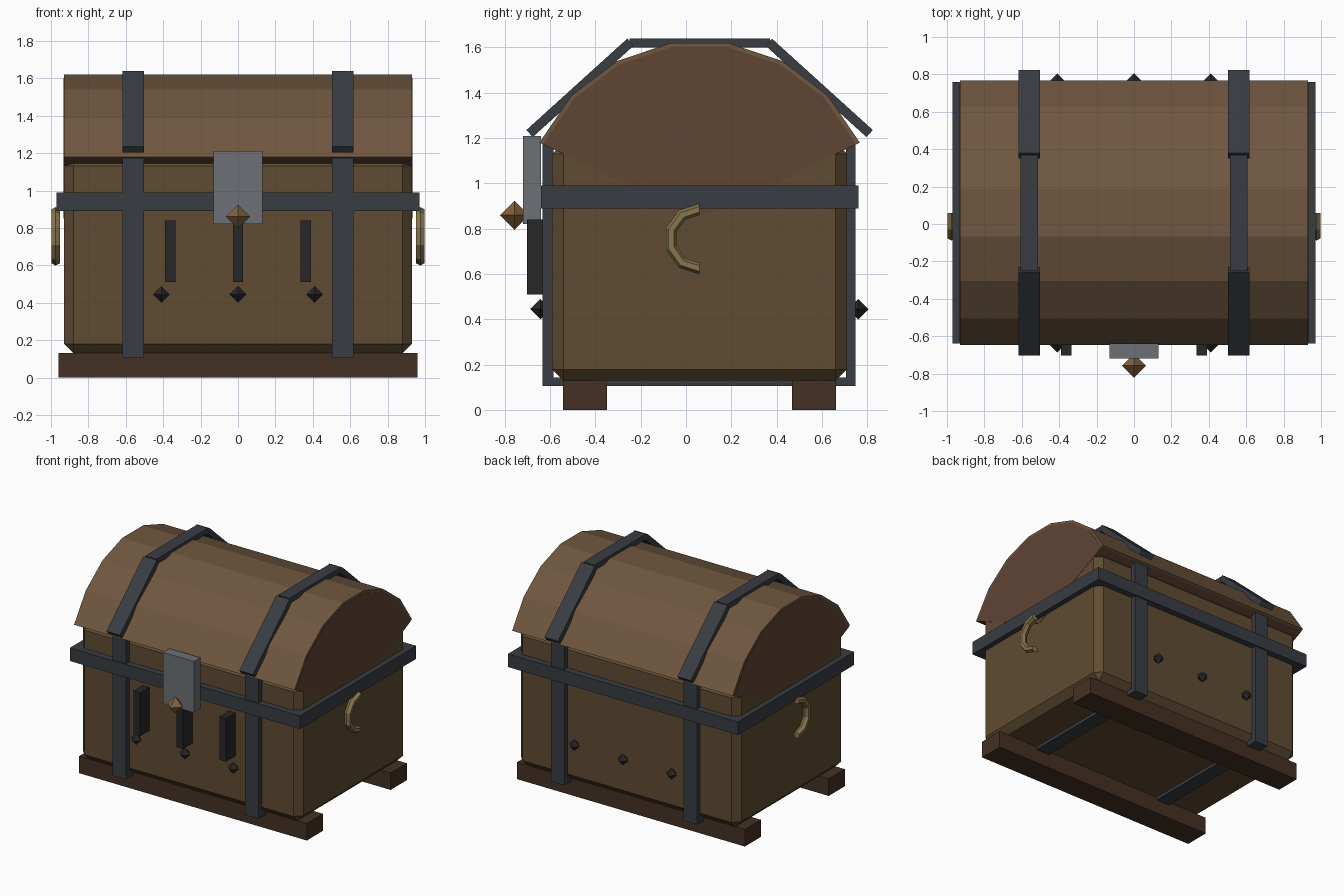
import bpy, bmesh, math
from mathutils import Vector

if "Cube" in bpy.data.objects:
    bpy.data.objects.remove(bpy.data.objects["Cube"])

CY = 0.06  # chest body centre in y


def material(name, rgb):
    m = bpy.data.materials.new(name)
    m.diffuse_color = (*rgb, 1)
    m.use_nodes = True
    m.node_tree.nodes["Principled BSDF"].inputs["Base Color"].default_value = m.diffuse_color
    return m


WOOD = material("body_wood", (0.115, 0.072, 0.032))
LID = material("lid_wood", (0.16, 0.095, 0.05))
CAP = material("lid_end_wood", (0.115, 0.058, 0.034))
DARK = material("skid_wood", (0.06, 0.03, 0.017))
IRON = material("iron", (0.04, 0.046, 0.055))
BLACK = material("black_iron", (0.02, 0.02, 0.022))
STEEL = material("steel", (0.15, 0.165, 0.18))
BRASS = material("brass", (0.25, 0.18, 0.075))
BRONZE = material("bronze", (0.23, 0.12, 0.045))


def finish(name, bm, mat):
    bmesh.ops.recalc_face_normals(bm, faces=bm.faces)
    me = bpy.data.meshes.new(name)
    bm.to_mesh(me)
    bm.free()
    me.materials.append(mat)
    ob = bpy.data.objects.new(name, me)
    bpy.context.collection.objects.link(ob)
    return ob


def box(name, x, y, z, mat, bevel=0):
    bm = bmesh.new()
    bmesh.ops.create_cube(bm, size=1)
    for v in bm.verts:
        v.co = [(a + b) / 2 + c * (b - a) for c, (a, b) in zip(v.co, (x, y, z))]
    if bevel:
        bmesh.ops.bevel(bm, geom=bm.edges[:], offset=bevel, segments=1, affect='EDGES')
    return finish(name, bm, mat)


def prism(name, pts, x0, x1, mat):
    """Extrude a (y, z) outline along x."""
    bm = bmesh.new()
    f = bm.faces.new([bm.verts.new((x0, y, z)) for y, z in pts])
    new = bmesh.ops.extrude_face_region(bm, geom=[f])["geom"]
    bmesh.ops.translate(bm, vec=(x1 - x0, 0, 0),
                        verts=[g for g in new if isinstance(g, bmesh.types.BMVert)])
    return finish(name, bm, mat)


def octahedron(name, loc, r, mat):
    bm = bmesh.new()
    for axis in range(3):
        for s in (-r, r):
            p = Vector(loc)
            p[axis] += s
            bm.verts.new(p)
    bmesh.ops.convex_hull(bm, input=bm.verts[:])
    return finish(name, bm, mat)


# Chest body and skids
box("body", (-0.93, 0.93), (-0.59, 0.71), (0.13, 1.18), WOOD, 0.05)
for side, y in (("front", CY - 0.505), ("back", CY + 0.505)):
    box(side + "_skid", (-0.96, 0.96), (y - 0.097, y + 0.097), (0, 0.13), DARK)


# Domed lid: wedge-shaped core with seven planks around it
def arc(r):
    return [(CY + r * math.cos(a), 0.85 + r * math.sin(a))
            for a in (math.radians(25 + 130 * i / 7) for i in range(8))]


outer, inner = arc(0.78), arc(0.762)
prism("lid_core", inner + [(CY, 0.85)], -0.932, 0.932, CAP)
for i in range(7):
    prism("lid_plank", [outer[i], outer[i + 1], inner[i + 1], inner[i]], -0.93, 0.93, LID)

# Iron band around the body
box("band", (-0.97, 0.97), (-0.64, 0.76), (0.89, 0.99), IRON)

# Two sets of straps around body and lid
for x in (-0.56, 0.56):
    w = (x - 0.057, x + 0.057)
    box("strap_front", w, (-0.632, -0.585), (0.107, 1.18), IRON)
    box("strap_back", w, (0.705, 0.748), (0.107, 1.18), IRON)
    box("strap_bottom", w, (-0.632, 0.748), (0.107, 0.145), IRON)
    box("strap_top", (x - 0.047, x + 0.047), (CY - 0.31, CY + 0.31), (1.6, 1.64), IRON)
    for s in (-1, 1):
        a, b = Vector((CY + s * 0.305, 1.623)), Vector((CY + s * 0.75, 1.22))
        n = (b - a).orthogonal().normalized() * 0.021
        prism("strap_slope", [a + n, b + n, b - n, a - n], *w, IRON)

# Clasp plate and knob
box("clasp_plate", (-0.13, 0.13), (-0.718, -0.64), (0.82, 1.21), STEEL)
octahedron("clasp_knob", (0, -0.757, 0.86), 0.064, BRONZE)

# Decorative upright bars on the front, and studs front and back
for x in (-0.363, 0, 0.363):
    box("front_bar", (x - 0.028, x + 0.028), (-0.702, -0.585), (0.51, 0.84), BLACK)
for x in (-0.41, 0, 0.41):
    for y in (-0.642, 0.76):
        octahedron("stud", (x, y, 0.445), 0.045, BLACK)

# Half-ring side handles
for s in (-1, 1):
    bm = bmesh.new()
    rings = []
    for i in range(6):
        a = math.radians(90 + 36 * i)
        ring = []
        for k in range(6):
            t = math.radians(60 * k)
            r = 0.131 + 0.025 * math.cos(t)
            ring.append(bm.verts.new((s * 0.975 + 0.027 * math.sin(t),
                                      CY + r * math.cos(a), 0.755 + r * math.sin(a))))
        rings.append(ring)
    for p, q in zip(rings, rings[1:]):
        for k in range(6):
            bm.faces.new((p[k], p[(k + 1) % 6], q[(k + 1) % 6], q[k]))
    bm.faces.new(rings[0])
    bm.faces.new(rings[-1])
    finish("handle", bm, BRASS)
